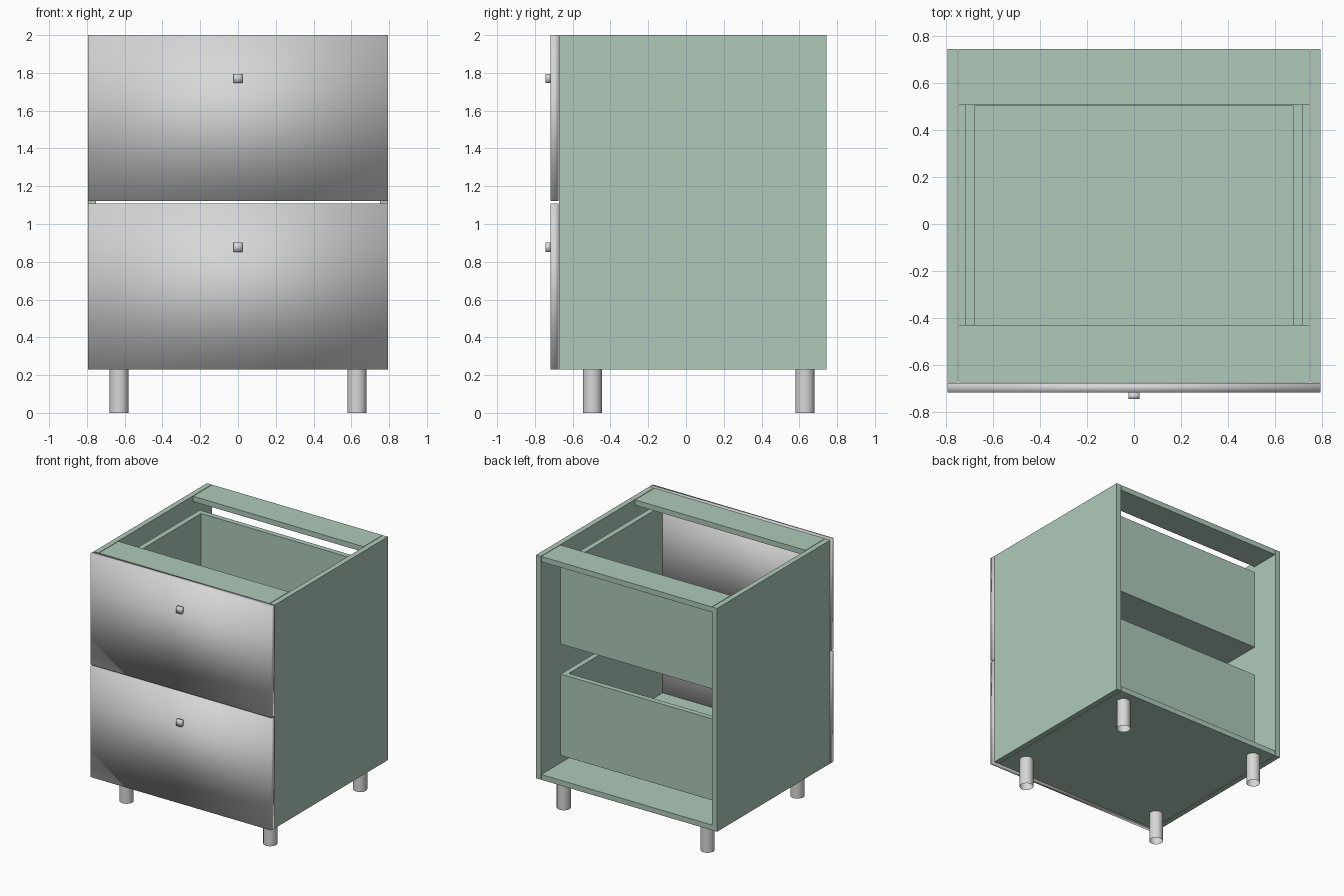
import bpy
import bmesh
from mathutils import Vector

cube = bpy.data.objects.get("Cube")
if cube:
    bpy.data.objects.remove(cube, do_unlink=True)


def make_material(name, color):
    mat = bpy.data.materials.new(name)
    mat.use_nodes = True
    mat.diffuse_color = color
    mat.node_tree.nodes["Principled BSDF"].inputs["Base Color"].default_value = color
    return mat


green = make_material("pale green board", (0.42, 0.59, 0.49, 1))
grey = make_material("light grey", (0.68, 0.68, 0.68, 1))


def add_object(name, bm, mat, smooth):
    mesh = bpy.data.meshes.new(name)
    for face in bm.faces:
        face.smooth = smooth
    bm.to_mesh(mesh)
    bm.free()
    mesh.materials.append(mat)
    obj = bpy.data.objects.new(name, mesh)
    bpy.context.collection.objects.link(obj)
    return obj


def box(name, x, y, z, mat=green, smooth=False):
    """Box from (min, max) ranges on each axis."""
    bm = bmesh.new()
    bmesh.ops.create_cube(bm, size=1)
    for v in bm.verts:
        v.co = Vector([r[0] if c < 0 else r[1] for c, r in zip(v.co, (x, y, z))])
    return add_object(name, bm, mat, smooth)


def mirrored(lo, hi):
    """Left and right x ranges."""
    return (("left", (lo, hi)), ("right", (-hi, -lo)))


T = 0.042                      # board thickness
HALF = 0.793                   # half width
FRONT, BACK = -0.673, 0.744    # carcass depth
BASE, TOP = 0.23, 2.0
INNER = HALF - T
SPAN = (-INNER + 0.004, INNER - 0.004)

# Carcass: two sides, a bottom and two top rails, open at the back
for side, xr in mirrored(INNER, HALF):
    box(side + "_side_panel", xr, (FRONT, BACK), (BASE, TOP))
box("bottom_panel", SPAN, (FRONT, BACK), (BASE, BASE + T))
box("front_top_rail", SPAN, (FRONT, -0.43), (TOP - T, TOP))
box("back_top_rail", SPAN, (0.505, BACK), (TOP - T, TOP))

# Drawers: front, knob and an open-topped box
D_OUT = 0.718
D_BACK = 0.545
D_HEIGHT = 0.645
for level, front_z, box_z, knob_z in (("lower", (BASE, 1.108), 0.355, 0.877),
                                      ("upper", (1.122, TOP), 1.238, 1.771)):
    box(level + "_drawer_front", (-HALF, HALF), (-0.717, FRONT - 0.003),
        front_z, grey, True)
    box(level + "_knob", (-0.024, 0.024), (-0.744, -0.717),
        (knob_z - 0.024, knob_z + 0.024), grey, True)
    height = (box_z, box_z + D_HEIGHT)
    for side, xr in mirrored(D_OUT - T, D_OUT):
        box(f"{level}_drawer_{side}_side", xr, (FRONT, D_BACK), height)
    inside = (T - D_OUT, D_OUT - T)
    box(level + "_drawer_back", inside, (D_BACK - T, D_BACK), height)
    box(level + "_drawer_bottom", inside, (FRONT, D_BACK - T), (box_z, box_z + T))

# Legs: round tubes
for side, x in (("left", 0.63), ("right", -0.63)):
    for end, y in (("front", -0.495), ("back", 0.63)):
        bm = bmesh.new()
        bmesh.ops.create_cone(bm, cap_ends=False, segments=32, radius1=0.051,
                              radius2=0.051, depth=BASE)
        leg = add_object(f"{end}_{side}_leg", bm, grey, True)
        leg.location = (x, y, BASE / 2)
